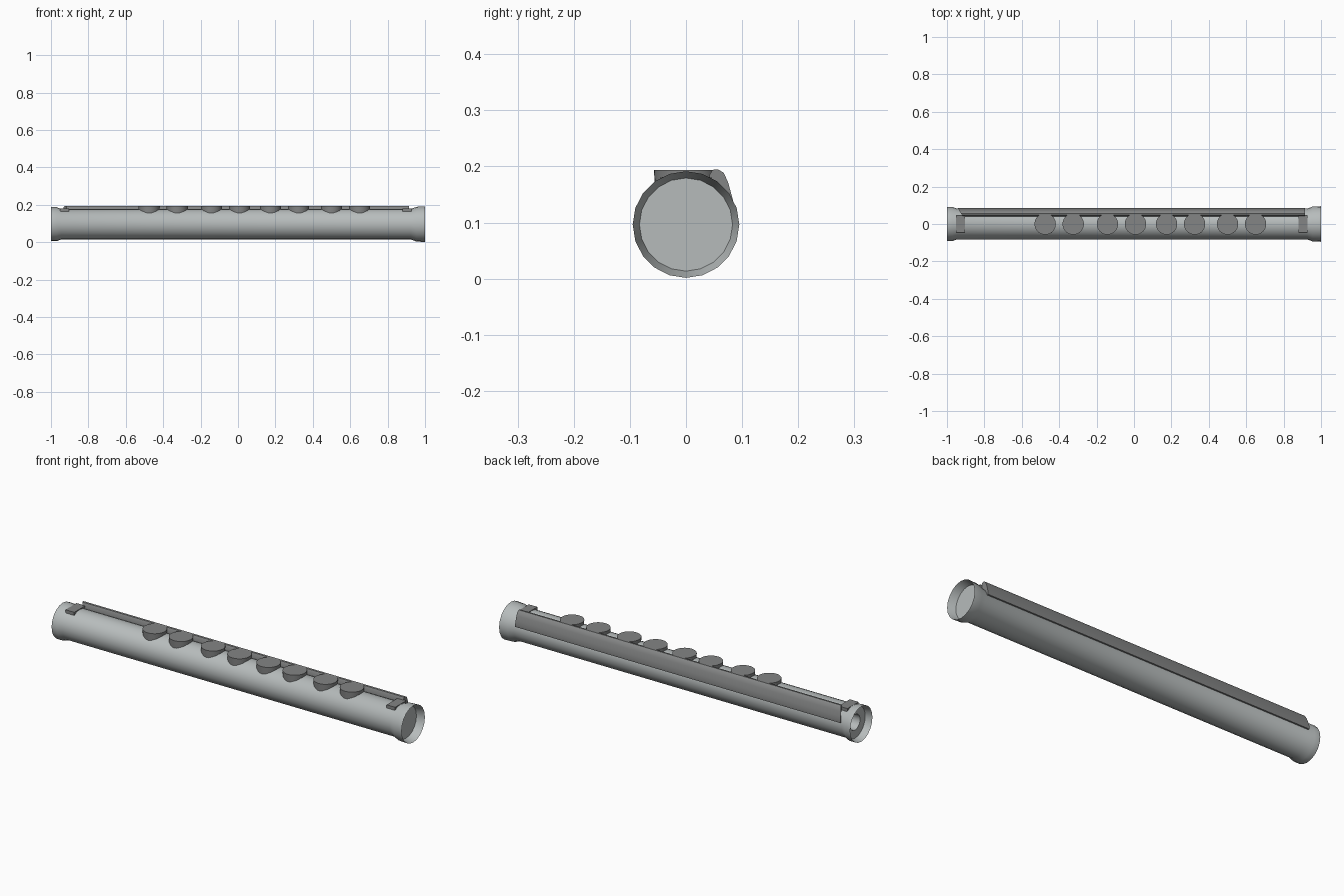
import bpy, bmesh, math

if "Cube" in bpy.data.objects:
    bpy.data.objects.remove(bpy.data.objects["Cube"])

CZ = 0.0965  # height of the tube axis


def material(name, rgb):
    m = bpy.data.materials.new(name)
    m.diffuse_color = (*rgb, 1)
    m.use_nodes = True
    m.node_tree.nodes["Principled BSDF"].inputs["Base Color"].default_value = m.diffuse_color
    return m


silver = material("light silver", (0.47, 0.50, 0.50))
steel = material("dark steel", (0.23, 0.235, 0.235))


def finish(bm, name, mat, angle=None):
    bmesh.ops.remove_doubles(bm, verts=bm.verts, dist=1e-5)
    bmesh.ops.recalc_face_normals(bm, faces=bm.faces)
    me = bpy.data.meshes.new(name)
    bm.to_mesh(me)
    bm.free()
    ob = bpy.data.objects.new(name, me)
    bpy.context.collection.objects.link(ob)
    me.materials.append(mat)
    if angle:
        bpy.ops.object.select_all(action='DESELECT')
        ob.select_set(True)
        bpy.context.view_layer.objects.active = ob
        bpy.ops.object.shade_smooth_by_angle(angle=math.radians(angle))
    return ob


# Tube with flared ends, one solid end and one bored end
profile = [(-0.6, 0), (-0.6, 0.04), (-0.965, 0.04), (-0.965, 0.082),
           (-1, 0.091), (-0.97, 0.091), (-0.945, 0.082),
           (0.925, 0.082), (0.955, 0.093), (1, 0.095), (0.96, 0.083), (0.96, 0)]
bm = bmesh.new()
vs = [bm.verts.new((x, 0, CZ - r)) for x, r in profile]
es = [bm.edges.new(p) for p in zip(vs, vs[1:])]
bmesh.ops.spin(bm, geom=vs + es, cent=(0, 0, CZ), axis=(1, 0, 0),
               angle=math.tau, steps=20, use_merge=True)
finish(bm, "tube", silver, 25)

# Long side rail with a rounded back, slanted at its left end
section = [(0.040, 0.165), (0.042, 0.185), (0.047, 0.194), (0.057, 0.195),
           (0.067, 0.189), (0.075, 0.172), (0.081, 0.150), (0.086, 0.130),
           (0.085, 0.118), (0.072, 0.115)]
bm = bmesh.new()
left = [bm.verts.new((-0.915 - 0.6 * (y - 0.04), y, z)) for y, z in section]
right = [bm.verts.new((0.915, y, z)) for y, z in section]
n = len(section)
for i in range(n):
    j = (i + 1) % n
    bm.faces.new((left[i], left[j], right[j], right[i]))
bm.faces.new(left)
bm.faces.new(right)
finish(bm, "side_rail", steel, 35)


def block(name, x0, x1, y0, y1, z0, z1, mat):
    bm = bmesh.new()
    bmesh.ops.create_cube(bm, size=1)
    for v in bm.verts:
        v.co.x = x1 if v.co.x > 0 else x0
        v.co.y = y1 if v.co.y > 0 else y0
        v.co.z = z1 if v.co.z > 0 else z0
    finish(bm, name, mat)


# Flat mounting tabs at both ends
block("left_tab", -0.953, -0.903, -0.045, 0.045, 0.13, 0.181, steel)
block("right_tab", 0.88, 0.928, -0.045, 0.045, 0.13, 0.181, steel)

# Round finger keys in pairs, standing on the tube
for i, x in enumerate((-0.475, -0.325, -0.142, 0.008, 0.174, 0.324, 0.5, 0.65)):
    bm = bmesh.new()
    bmesh.ops.create_cone(bm, cap_ends=True, segments=32, radius1=0.055,
                          radius2=0.057, depth=0.05)
    bmesh.ops.translate(bm, verts=bm.verts, vec=(x, 0, 0.194 - 0.025))
    finish(bm, f"key_{i + 1}", steel, 35)
